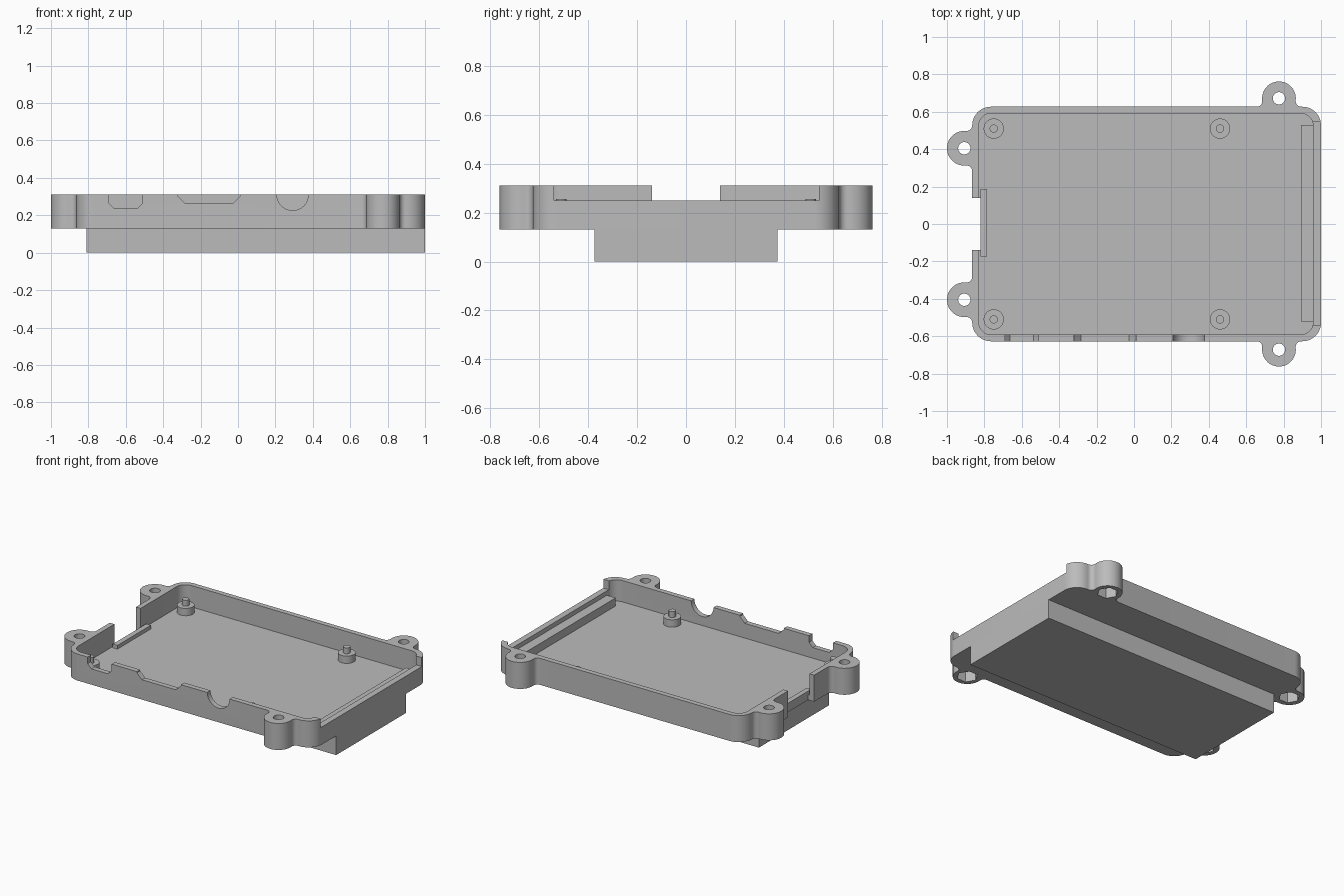
import bpy, bmesh, math
from math import cos, sin, pi
from mathutils import Vector

if "Cube" in bpy.data.objects:
    bpy.data.objects.remove(bpy.data.objects["Cube"])

grey = bpy.data.materials.new("plain_grey")
grey.use_nodes = True
grey.diffuse_color = (0.5, 0.5, 0.5, 1)
grey.node_tree.nodes["Principled BSDF"].inputs["Base Color"].default_value = (0.5, 0.5, 0.5, 1)

BOTTOM, FLOOR, TOP = 0.13, 0.165, 0.31
WALL_L, WALL_R, WALL_Y, CORNER = -0.865, 1.0, 0.627, 0.1


def arc(cx, cy, r, start, end, n):
    return [(cx + r * cos(start + (end - start) * i / n),
             cy + r * sin(start + (end - start) * i / n)) for i in range(n + 1)]


def circle(cx, cy, r, n=32):
    return arc(cx, cy, r, 0, 2 * pi, n)[:-1]


def rect(x0, x1, y0, y1):
    return [(x0, y0), (x1, y0), (x1, y1), (x0, y1)]


def prism(name, pts, lo, hi, along_y=False):
    """Extrude a closed profile along z, or along y for an x-z profile."""
    bm = bmesh.new()
    place = (lambda p, h: (p[0], h, p[1])) if along_y else (lambda p, h: (p[0], p[1], h))
    base = bm.faces.new([bm.verts.new(place(p, lo)) for p in pts])
    ext = bmesh.ops.extrude_face_region(bm, geom=[base], use_keep_orig=True)
    new = [v for v in ext["geom"] if isinstance(v, bmesh.types.BMVert)]
    shift = Vector(place((0, 0), hi - lo))
    bmesh.ops.translate(bm, verts=new, vec=shift)
    bmesh.ops.recalc_face_normals(bm, faces=bm.faces)
    mesh = bpy.data.meshes.new(name)
    bm.to_mesh(mesh)
    bm.free()
    mesh.materials.append(grey)
    ob = bpy.data.objects.new(name, mesh)
    bpy.context.collection.objects.link(ob)
    return ob


def activate(ob):
    bpy.ops.object.select_all(action="DESELECT")
    ob.select_set(True)
    bpy.context.view_layer.objects.active = ob


def cut(ob, cutter):
    mod = ob.modifiers.new("cut", "BOOLEAN")
    mod.operation, mod.solver, mod.object = "DIFFERENCE", "EXACT", cutter
    activate(ob)
    bpy.ops.object.modifier_apply(modifier=mod.name)
    bpy.data.objects.remove(cutter)


def smooth(ob):
    activate(ob)
    bpy.ops.object.shade_smooth_by_angle(angle=math.radians(30))


def ear(px, py, nx, ny, c, r, f=0.03):
    """Lug outline with filleted roots, bulging from a wall point along its normal."""
    t = math.sqrt((r + f) ** 2 - (c - f) ** 2)
    a = math.atan2(c - f, t)
    pts = (arc(-t, f, f, -pi / 2, a, 6) + arc(0, c, r, pi + a, -a, 28)[1:-1]
           + arc(t, f, f, pi - a, 1.5 * pi, 6))
    return [(px + nx * d - ny * s, py + ny * d + nx * s) for s, d in pts]


def corner(cx, cy, r, quarter):
    return arc(cx, cy, r, quarter * pi / 2, (quarter + 1) * pi / 2, 10)


def rounded(x0, x1, y0, y1, r):
    return (corner(x1 - r, y0 + r, r, -1) + corner(x1 - r, y1 - r, r, 0)
            + corner(x0 + r, y1 - r, r, 1) + corner(x0 + r, y0 + r, r, 2))


# Tray outline with four mounting ears
cl, cr, cy = WALL_L + CORNER, WALL_R - CORNER, WALL_Y - CORNER
outline = (ear(0.775, -WALL_Y, 0, -1, 0.045, 0.09)
           + corner(cr, -cy, CORNER, -1) + corner(cr, cy, CORNER, 0)
           + ear(0.775, WALL_Y, 0, 1, 0.045, 0.09)
           + corner(cl, cy, CORNER, 1)
           + ear(WALL_L, 0.405, -1, 0, 0.042, 0.093)
           + ear(WALL_L, -0.405, -1, 0, 0.042, 0.093)
           + corner(cl, -cy, CORNER, 2))
tray = prism("tray", outline, BOTTOM, TOP)

# Interior, cable notch and lowered end wall
cut(tray, prism("cavity", rounded(-0.83, 0.958, -0.592, 0.592, 0.068), FLOOR, 0.4))
cut(tray, prism("cable_notch", rect(-1.1, -0.82, -0.14, 0.14), 0.1, 0.4))
cut(tray, prism("low_wall", rect(0.9, 1.1, -0.54, 0.545), 0.25, 0.4))


# Connector openings in the front wall
def port(x0, x1, shoulder, low, slope):
    return [(x0, 0.4), (x0, shoulder), (x0 + slope, low),
            (x1 - slope, low), (x1, shoulder), (x1, 0.4)]


ports = [port(-0.69, -0.51, 0.265, 0.237, 0.028),
         port(-0.32, 0.01, 0.302, 0.265, 0.037),
         circle(0.292, TOP, 0.084)]
for p in ports:
    cut(tray, prism("port", p, -0.7, -0.57, along_y=True))

# Screw holes with hexagonal nut pockets underneath
for x, y in ((0.775, 0.672), (-0.907, 0.405)):
    for s in (1, -1):
        cut(tray, prism("screw_hole", circle(x, s * y, 0.033), 0.0, 0.4))
        cut(tray, prism("nut_pocket", circle(x, s * y, 0.066, 6), 0.0, 0.2))
smooth(tray)

# Block under the tray
prism("lower_block", rect(-0.81, WALL_R, -0.375, 0.375), 0, BOTTOM)

# Ledges on the floor at both ends
prism("end_ledge", rect(0.892, 0.958, -0.52, 0.528), FLOOR - 0.01, 0.22)
prism("notch_ledge", rect(-0.82, -0.785, -0.173, 0.187), FLOOR - 0.01, 0.19)

# Standoffs with locating pins
for x in (-0.75, 0.46):
    for y in (-0.51, 0.51):
        smooth(prism("standoff", circle(x, y, 0.054), FLOOR - 0.01, 0.215))
        smooth(prism("standoff_pin", circle(x, y, 0.022, 24), 0.21, 0.255))
